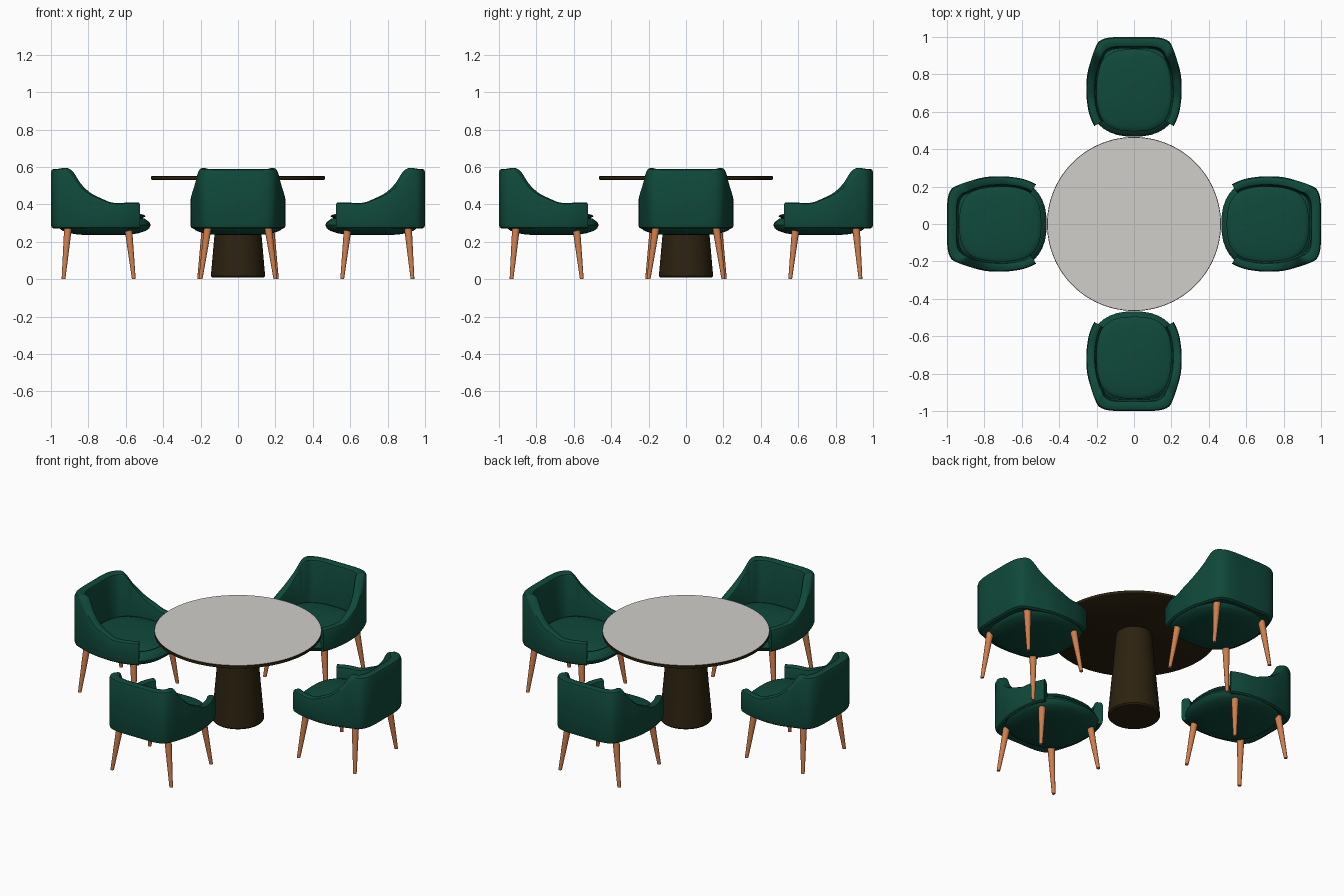
import bpy, bmesh, math
from mathutils import Vector, Matrix

if "Cube" in bpy.data.objects:
    bpy.data.objects.remove(bpy.data.objects["Cube"])


def material(name, rgb):
    m = bpy.data.materials.new(name)
    m.diffuse_color = (*rgb, 1)
    m.use_nodes = True
    m.node_tree.nodes["Principled BSDF"].inputs["Base Color"].default_value = m.diffuse_color
    return m


GREEN = material("green fabric", (0.005, 0.066, 0.043))
WOOD = material("warm wood", (0.62, 0.21, 0.075))
BROWN = material("dark brown", (0.026, 0.016, 0.005))
STONE = material("pale grey top", (0.63, 0.62, 0.59))


def loft(name, rings, mats, closed=True):
    """Skin a list of equal closed rings and cap both ends."""
    bm = bmesh.new()
    vs = [[bm.verts.new(p) for p in r] for r in rings]
    n = len(rings[0])
    for a, b in zip(vs, vs[1:]):
        for i in range(n):
            j = (i + 1) % n
            bm.faces.new((a[i], a[j], b[j], b[i]))
    bm.faces.new(vs[0])
    bm.faces.new(vs[-1])
    bmesh.ops.recalc_face_normals(bm, faces=bm.faces)
    me = bpy.data.meshes.new(name)
    bm.to_mesh(me)
    bm.free()
    for m in mats:
        me.materials.append(m)
    for p in me.polygons:
        p.use_smooth = True
    me.set_sharp_from_angle(angle=math.radians(35))
    return me


def place(name, mesh, angle=0):
    ob = bpy.data.objects.new(name, mesh)
    bpy.context.collection.objects.link(ob)
    ob.matrix_world = Matrix.Rotation(angle, 4, 'Z')
    return ob


def oval(rx, ry, cy, z, e=2.0, n=40):
    """Rounded-square ring (superellipse) at height z."""
    ring = []
    for i in range(n):
        c, s = math.cos(2 * math.pi * i / n), math.sin(2 * math.pi * i / n)
        ring.append((rx * math.copysign(abs(c) ** (2 / e), c),
                     cy + ry * math.copysign(abs(s) ** (2 / e), s), z))
    return ring


def smooth_path(pts, steps=4):
    """Catmull-Rom interpolation through points of any dimension."""
    out = []
    for i in range(len(pts) - 1):
        a, b = pts[max(i - 1, 0)], pts[i]
        c, d = pts[i + 1], pts[min(i + 2, len(pts) - 1)]
        for k in range(steps):
            t = k / steps
            out.append([0.5 * (2 * q + (r - p) * t + (2 * p - 5 * q + 4 * r - s) * t * t
                               + (3 * q - p - 3 * r + s) * t ** 3)
                        for p, q, r, s in zip(a, b, c, d)])
    return out + [list(pts[-1])]


# Table: round top with pale upper face, tapered pedestal
top = loft("table_top", [oval(r, r, 0, z, n=96) for r, z in
                         ((0.458, 0.53), (0.465, 0.534), (0.465, 0.549), (0.463, 0.551))],
           [BROWN, STONE])
for p in top.polygons:
    if p.normal.z > 0.9:
        p.material_index = 1
place("table_top", top)
place("table_pedestal", loft("table_pedestal", [oval(r, r, 0, z, n=48) for r, z in
      ((0.138, 0.008), (0.145, 0.016), (0.144, 0.03), (0.1, 0.531))], [BROWN]))

# Chair shell: outer x, outer y, inner x, inner y, top height from back centre to arm tip
half = [(0, 1.0, 0, 0.945, 0.59), (0.12, 0.998, 0.10, 0.944, 0.59),
        (0.185, 0.978, 0.15, 0.925, 0.59), (0.212, 0.93, 0.172, 0.885, 0.588),
        (0.232, 0.87, 0.19, 0.84, 0.52), (0.25, 0.80, 0.202, 0.785, 0.462),
        (0.255, 0.73, 0.207, 0.725, 0.43), (0.253, 0.67, 0.206, 0.67, 0.409),
        (0.24, 0.59, 0.193, 0.595, 0.409), (0.213, 0.523, 0.172, 0.548, 0.409)]
path = [(-a, b, -c, d, h) for a, b, c, d, h in reversed(half[1:])] + half
BOTTOM = 0.27
rings = []
for ox, oy, ix, iy, h in smooth_path(path):
    o, i = Vector((ox, oy, 0)), Vector((ix, iy, 0))
    section = ((0.3, BOTTOM), (0.08, BOTTOM + 0.007), (0, BOTTOM + 0.022),
               (0, h - 0.018), (0.1, h - 0.005), (0.3, h), (0.7, h), (0.92, h - 0.006),
               (1, h - 0.018), (1.15, BOTTOM + 0.07), (1.15, BOTTOM + 0.01))
    rings.append([o.lerp(i, t) + Vector((0, 0, z)) for t, z in section])
shell = loft("chair_shell", rings, [GREEN])

# Chair seat: bulging base and a separate cushion above it
base = loft("seat_base", [oval(0.248 * s, 0.248 * s, 0.715, z, 2.4) for s, z in
            ((0.3, 0.236), (0.55, 0.238), (0.75, 0.246), (0.9, 0.259), (0.97, 0.272),
             (1, 0.29), (0.97, 0.305), (0.87, 0.324), (0.8, 0.328))], [GREEN])
cushion = loft("seat_cushion", [oval(0.206 * s, 0.22 * s, 0.715, z, 2.7) for s, z in
               ((0.85, 0.322), (0.97, 0.331), (1, 0.337), (0.97, 0.343),
                (0.88, 0.349), (0.6, 0.356), (0.25, 0.359))], [GREEN])


def leg(name, top_pt, foot):
    rs = [(foot, 0.010), (top_pt, 0.021)]
    return loft(name, [[(p[0] + x, p[1] + y, p[2]) for x, y, _ in oval(r, r, 0, 0, n=16)]
                       for p, r in rs], [WOOD])


# Four splayed legs per chair
legs = []
for side, sx in (("left", -1), ("right", 1)):
    legs.append((f"front_leg_{side}", leg("front_leg", (sx * 0.172, 0.588, 0.285),
                                          (sx * 0.208, 0.557, 0))))
    legs.append((f"back_leg_{side}", leg("back_leg", (sx * 0.16, 0.908, 0.285),
                                         (sx * 0.2, 0.933, 0))))

# Four chairs around the table
for k, where in enumerate(("back", "left", "front", "right")):
    for name, me in [("shell", shell), ("seat_base", base), ("seat_cushion", cushion)] + legs:
        place(f"{where}_chair_{name}", me, k * math.pi / 2)
